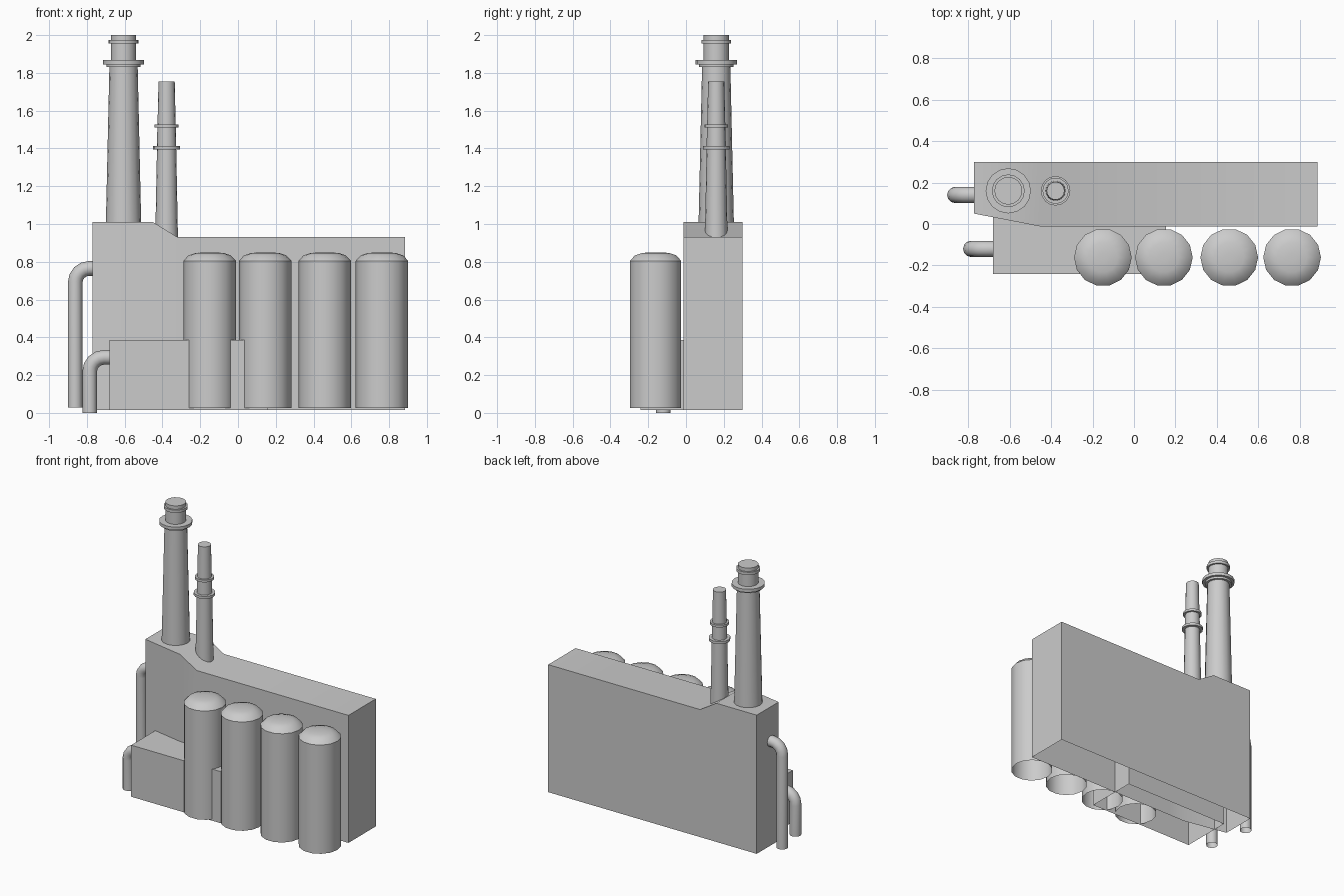
import bpy, bmesh, math

cube = bpy.data.objects.get("Cube")
if cube:
    bpy.data.objects.remove(cube, do_unlink=True)

# One plain grey for the whole plant
grey = bpy.data.materials.new("concrete grey")
grey.use_nodes = True
COLOUR = (0.6, 0.6, 0.6, 1)
grey.diffuse_color = COLOUR
grey.node_tree.nodes["Principled BSDF"].inputs["Base Color"].default_value = COLOUR


def finish(name, bm, angle=35):
    bmesh.ops.recalc_face_normals(bm, faces=bm.faces)
    mesh = bpy.data.meshes.new(name)
    bm.to_mesh(mesh)
    bm.free()
    ob = bpy.data.objects.new(name, mesh)
    bpy.context.collection.objects.link(ob)
    mesh.materials.append(grey)
    bpy.ops.object.select_all(action="DESELECT")
    ob.select_set(True)
    bpy.context.view_layer.objects.active = ob
    bpy.ops.object.shade_smooth_by_angle(angle=math.radians(angle))
    return ob


def lathe(name, x, y, profile, sides):
    """Turn (radius, z) points about a vertical axis; cap the top only."""
    bm = bmesh.new()
    rings = []
    for r, z in profile:
        rings.append([bm.verts.new((x + r * math.cos(2 * math.pi * i / sides),
                                    y + r * math.sin(2 * math.pi * i / sides), z))
                      for i in range(sides)])
    for a, b in zip(rings, rings[1:]):
        for i in range(sides):
            j = (i + 1) % sides
            bm.faces.new((a[i], a[j], b[j], b[i]))
    bm.faces.new(rings[-1])
    return finish(name, bm)


def hall(name, sections, back, base):
    """Open-bottomed hall through (x, front y, roof z) sections."""
    bm = bmesh.new()
    loops = [[bm.verts.new(p) for p in ((x, front, base), (x, front, top),
                                        (x, back, top), (x, back, base))]
             for x, front, top in sections]
    for a, b in zip(loops, loops[1:]):
        for i in range(3):
            bm.faces.new((a[i], a[i + 1], b[i + 1], b[i]))
    bm.faces.new(loops[0])
    bm.faces.new(loops[-1])
    return finish(name, bm)


def pipe(name, x, y, bottom, top, end_x, r=0.039, bend=0.075, sides=12):
    """Vertical pipe that bends over into the wall at end_x."""
    path = [(x, bottom, 0)]
    for k in range(5):
        a = math.pi / 2 * k / 4
        path.append((x + bend * (1 - math.cos(a)), top - bend * (1 - math.sin(a)), a))
    path.append((end_x, top, math.pi / 2))
    bm = bmesh.new()
    rings = []
    for px, pz, a in path:
        ring = []
        for i in range(sides):
            t = 2 * math.pi * i / sides
            u = r * math.cos(t)
            ring.append(bm.verts.new((px + u * math.cos(a), y + r * math.sin(t),
                                      pz - u * math.sin(a))))
        rings.append(ring)
    for a, b in zip(rings, rings[1:]):
        for i in range(sides):
            j = (i + 1) % sides
            bm.faces.new((a[i], a[j], b[j], b[i]))
    return finish(name, bm, 40)


# Main hall with a raised, slightly angled end, and the low annex in front
hall("main_hall", [(-0.77, 0.05, 1.01), (-0.45, -0.012, 1.01),
                   (-0.32, -0.012, 0.93), (0.885, -0.012, 0.93)], 0.298, 0.015)
hall("annex", [(-0.68, -0.24, 0.385), (0.155, -0.24, 0.385)], 0.13, 0.015)

# Row of storage tanks
for n, x in enumerate((-0.15, 0.144, 0.459, 0.762)):
    lathe(f"storage_tank_{n + 1}", x, -0.161,
          [(0.139, 0.025), (0.139, 0.805), (0.112, 0.834), (0.072, 0.847), (0.02, 0.85)], 14)

# Large chimney with collar and rim
lathe("large_chimney", -0.606, 0.16,
      [(0.094, 0.98), (0.075, 1.83), (0.091, 1.83), (0.091, 1.845), (0.109, 1.845),
       (0.109, 1.867), (0.067, 1.867), (0.067, 1.955), (0.079, 1.955),
       (0.079, 1.975), (0.067, 1.975), (0.067, 2.0)], 16)

# Small chimney with two collars
lathe("small_chimney", -0.378, 0.16,
      [(0.061, 0.88), (0.051, 1.395), (0.071, 1.395), (0.071, 1.413), (0.051, 1.413),
       (0.049, 1.51), (0.063, 1.51), (0.063, 1.527), (0.048, 1.527), (0.043, 1.755)], 16)

# Side pipes
pipe("hall_pipe", -0.862, 0.14, 0.028, 0.765, -0.76)
pipe("annex_pipe", -0.785, -0.12, 0.0, 0.294, -0.67)
